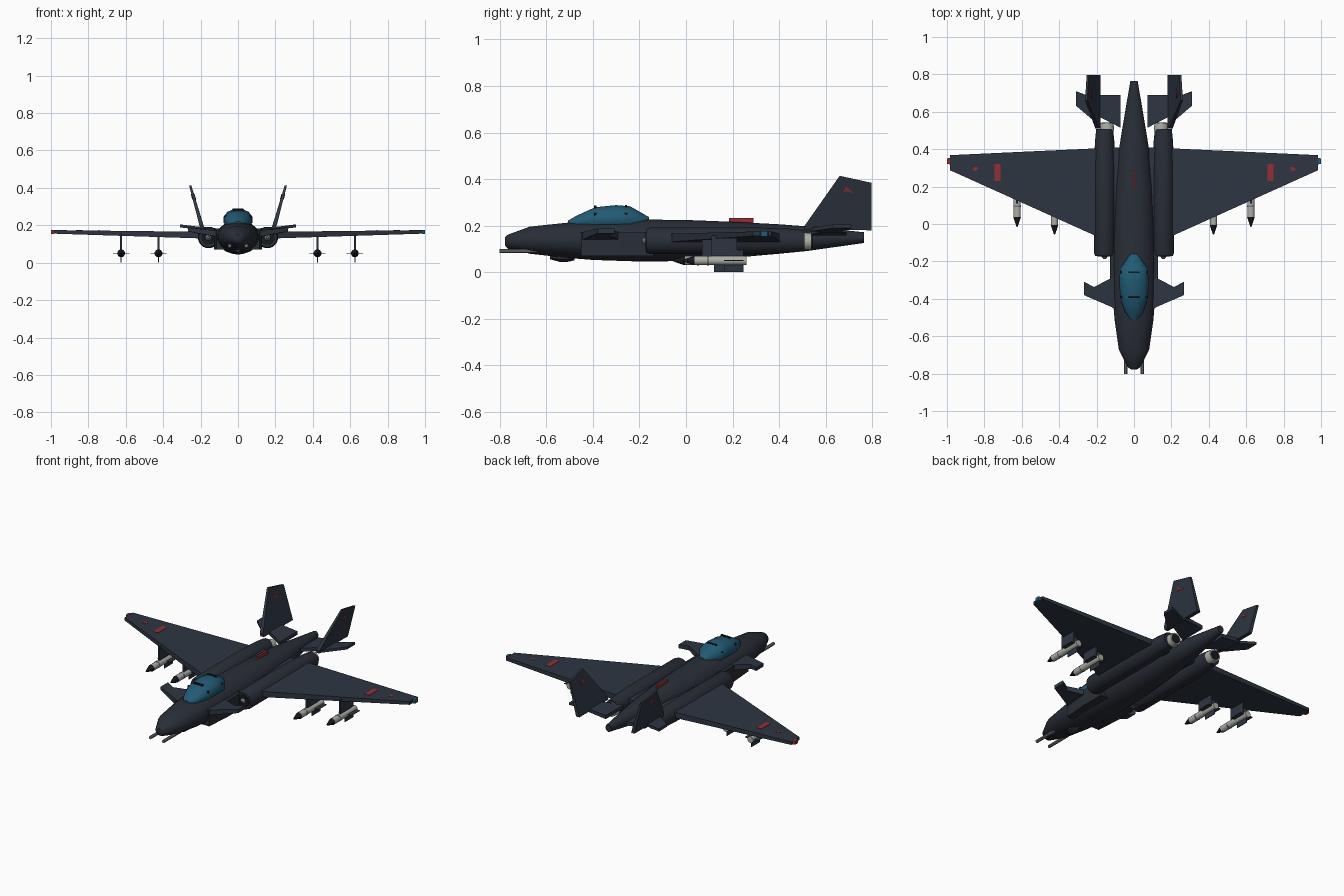
import bpy, bmesh, math
from mathutils import Vector


def material(name, rgb):
    m = bpy.data.materials.new(name)
    m.diffuse_color = (*rgb, 1)
    return m


HULL = material("hull slate", (0.022, 0.027, 0.038))
WING = material("wing slate", (0.027, 0.036, 0.053))
BLACK = material("near black", (0.008, 0.009, 0.012))
GLASS = material("canopy blue", (0.016, 0.105, 0.18))
RED = material("marking red", (0.30, 0.028, 0.035))
GREY = material("light grey", (0.42, 0.42, 0.39))
STEEL = material("steel grey", (0.17, 0.18, 0.19))


def finish(name, bm, mat, smooth=False):
    bmesh.ops.remove_doubles(bm, verts=bm.verts, dist=1e-5)
    bmesh.ops.recalc_face_normals(bm, faces=bm.faces)
    me = bpy.data.meshes.new(name)
    bm.to_mesh(me)
    bm.free()
    me.materials.append(mat)
    ob = bpy.data.objects.new(name, me)
    bpy.context.collection.objects.link(ob)
    if smooth:
        bpy.ops.object.select_all(action='DESELECT')
        ob.select_set(True)
        bpy.context.view_layer.objects.active = ob
        bpy.ops.object.shade_smooth_by_angle(angle=math.radians(40))
    return ob


def loft(name, sections, mat, n=16, x=0.0, smooth=True):
    """Skin elliptical rings given as (y, half width, bottom z, top z)."""
    bm = bmesh.new()
    rings = []
    for y, w, z0, z1 in sections:
        ring = []
        for i in range(n):
            a = 2 * math.pi * (i + 0.5) / n
            ring.append(bm.verts.new((x + w * math.cos(a), y,
                                      (z0 + z1) / 2 + (z1 - z0) / 2 * math.sin(a))))
        rings.append(ring)
    for a, b in zip(rings, rings[1:]):
        for i in range(n):
            j = (i + 1) % n
            bm.faces.new((a[i], a[j], b[j], b[i]))
    bm.faces.new(rings[0])
    bm.faces.new(rings[-1])
    return finish(name, bm, mat, smooth)


def tube(name, sections, mat, x, z, n=12):
    return loft(name, [(y, r, z - r, z + r) for y, r in sections], mat, n, x)


def slab(name, pts, thick, mat, side=1, axis=(0, 0, 1)):
    """Thicken a 3D outline; thick is one value per point or a single number."""
    if not isinstance(thick, (list, tuple)):
        thick = [thick] * len(pts)
    bm = bmesh.new()
    up, low = [], []
    for p, t in zip(pts, thick):
        for s, row in ((0.5, up), (-0.5, low)):
            v = Vector(p) + Vector(axis) * t * s
            row.append(bm.verts.new((v.x * side, v.y, v.z)))
    bm.faces.new(up)
    bm.faces.new(low)
    for i in range(len(pts)):
        j = (i + 1) % len(pts)
        bm.faces.new((up[i], up[j], low[j], low[i]))
    return finish(name, bm, mat)


def box(name, lo, hi, mat, side=1):
    z = (lo[2] + hi[2]) / 2
    return slab(name, [(lo[0], lo[1], z), (hi[0], lo[1], z), (hi[0], hi[1], z),
                       (lo[0], hi[1], z)], hi[2] - lo[2], mat, side)


# Fuselage: blunt nose, full midsection, tapering tail boom
loft("fuselage", [
    (-0.778, 0.015, 0.115, 0.150), (-0.765, 0.035, 0.100, 0.162),
    (-0.670, 0.083, 0.078, 0.197), (-0.510, 0.106, 0.060, 0.214),
    (-0.400, 0.115, 0.051, 0.222), (-0.200, 0.117, 0.044, 0.228),
    (0.000, 0.110, 0.046, 0.226), (0.200, 0.100, 0.060, 0.218),
    (0.400, 0.082, 0.078, 0.207), (0.520, 0.062, 0.090, 0.198),
    (0.765, 0.020, 0.125, 0.172)], HULL)

# Canopy with two frames
loft("canopy", [
    (-0.507, 0.022, 0.190, 0.222), (-0.470, 0.050, 0.180, 0.244),
    (-0.390, 0.078, 0.170, 0.281), (-0.300, 0.080, 0.170, 0.290),
    (-0.240, 0.078, 0.170, 0.285), (-0.160, 0.020, 0.190, 0.238)], GLASS, 12)
for y, top in ((-0.390, 0.286), (-0.258, 0.289)):
    box("canopy_frame_top", (-0.03, y - 0.005, top - 0.012), (0.03, y + 0.005, top), BLACK)
    for s in (1, -1):
        box("canopy_frame_stud", (0.060, y - 0.006, 0.240), (0.073, y + 0.006, 0.254), BLACK, s)

# Chin sensor and dorsal blade
loft("chin_sensor", [(-0.585, 0.012, 0.055, 0.075), (-0.545, 0.03, 0.043, 0.09),
                     (-0.515, 0.03, 0.041, 0.09), (-0.48, 0.012, 0.05, 0.075)], HULL, 8)
box("dorsal_blade", (-0.006, 0.185, 0.205), (0.006, 0.290, 0.233), RED)


def wing_z(x):
    return 0.145 + (x - 0.08) * 0.022


def wing_top(x):
    return wing_z(x) + 0.019 - (x - 0.08) * 0.0105


for s in (1, -1):
    # Engines: intake, nacelle, spike and nozzle
    tube("nacelle", [(-0.172, 0.052), (-0.155, 0.058), (0.30, 0.058), (0.44, 0.053),
                     (0.508, 0.046)], HULL, 0.157 * s, 0.135, 16)
    tube("intake_mouth", [(-0.175, 0.040), (-0.170, 0.040)], BLACK, 0.157 * s, 0.135)
    tube("intake_spike", [(-0.188, 0.006), (-0.172, 0.019)], STEEL, 0.157 * s, 0.135)
    tube("nozzle", [(0.500, 0.040), (0.540, 0.037)], GREY, 0.145 * s, 0.132)
    tube("exhaust", [(0.540, 0.029), (0.543, 0.029)], BLACK, 0.145 * s, 0.132)
    slab("side_fairing", [(0.06, -0.45, 0.12), (0.116, -0.45, 0.12), (0.128, -0.29, 0.12),
                          (0.128, -0.14, 0.12), (0.06, -0.14, 0.12)], 0.10, HULL, s)

    # Main wing and its edge flap line
    outline = [(0.08, -0.12), (0.985, 0.288), (0.985, 0.368), (0.08, 0.41)]
    slab("wing", [(x, y, wing_z(x)) for x, y in outline],
         [0.038, 0.019, 0.019, 0.038], WING, s)
    slab("wing_tip_light", [(0.983, 0.318, 0.165), (1.0, 0.322, 0.165), (1.0, 0.350, 0.165),
                            (0.983, 0.354, 0.165)], 0.022, GLASS if s > 0 else RED, s)

    # Wing markings as thin plates following the upper skin
    bar = [(0.715, 0.230), (0.746, 0.230), (0.746, 0.320), (0.715, 0.320)]
    badge = [(0.832, 0.302), (0.846, 0.284), (0.866, 0.288), (0.852, 0.306)]
    for label, pts in (("wing_bar", bar), ("wing_badge", badge)):
        slab(label, [(x, y, wing_top(x)) for x, y in pts], 0.004, RED, s)

    # Canard with notched trailing edge
    slab("canard", [(0.09, -0.457, 0.152), (0.268, -0.380, 0.178), (0.268, -0.308, 0.178),
                    (0.214, -0.337, 0.170), (0.12, -0.288, 0.156), (0.09, -0.288, 0.152)],
         [0.034, 0.022, 0.022, 0.028, 0.034, 0.034], WING, s)

    # Tailplane: inner and outer panels either side of the fin root
    slab("tailplane_inner", [(0.072, 0.515, 0.168), (0.20, 0.580, 0.182),
                             (0.20, 0.690, 0.182), (0.072, 0.690, 0.168)], 0.022, WING, s)
    slab("tailplane_outer", [(0.19, 0.530, 0.182), (0.31, 0.632, 0.197),
                             (0.31, 0.710, 0.197), (0.19, 0.665, 0.182)], 0.016, WING, s)

    # Canted fin
    def fin_x(z):
        return 0.190 + (z - 0.18) * 0.28
    fin = [(0.51, 0.182), (0.51, 0.200), (0.66, 0.414), (0.797, 0.384), (0.797, 0.180)]
    slab("fin", [(fin_x(z), y, z) for y, z in fin], [0.024, 0.022, 0.012, 0.012, 0.024],
         WING, s, (1, 0, 0))
    # Fin emblem on both faces
    emblem = [(0.675, 0.345), (0.688, 0.368), (0.722, 0.338), (0.698, 0.347)]
    slab("fin_emblem", [(fin_x(z), y, z) for y, z in emblem], 0.021, RED, s, (1, 0, 0))

    # Nose cannon
    tube("cannon", [(-0.802, 0.010), (-0.640, 0.010)], STEEL, 0.045 * s, 0.091, 8)

    # Missiles with pylon, nose cone and cross fins
    for x, y in ((0.425, -0.057), (0.625, -0.015)):
        tube("missile_body", [(y + 0.050, 0.020), (y + 0.274, 0.020)], GREY, x * s, 0.050)
        tube("missile_nose", [(y, 0.003), (y + 0.025, 0.012), (y + 0.052, 0.021)],
             BLACK, x * s, 0.050)
        tube("missile_band", [(y + 0.105, 0.0212), (y + 0.113, 0.0212)], STEEL, x * s, 0.050)
        box("pylon", (x - 0.005, y + 0.125, 0.055), (x + 0.005, y + 0.235, wing_z(x)), WING, s)
        box("missile_fin_flat", (x - 0.044, y + 0.178, 0.048), (x + 0.044, y + 0.262, 0.052),
            WING, s)
        box("missile_fin_upright", (x - 0.002, y + 0.178, 0.0), (x + 0.002, y + 0.262, 0.095),
            WING, s)
